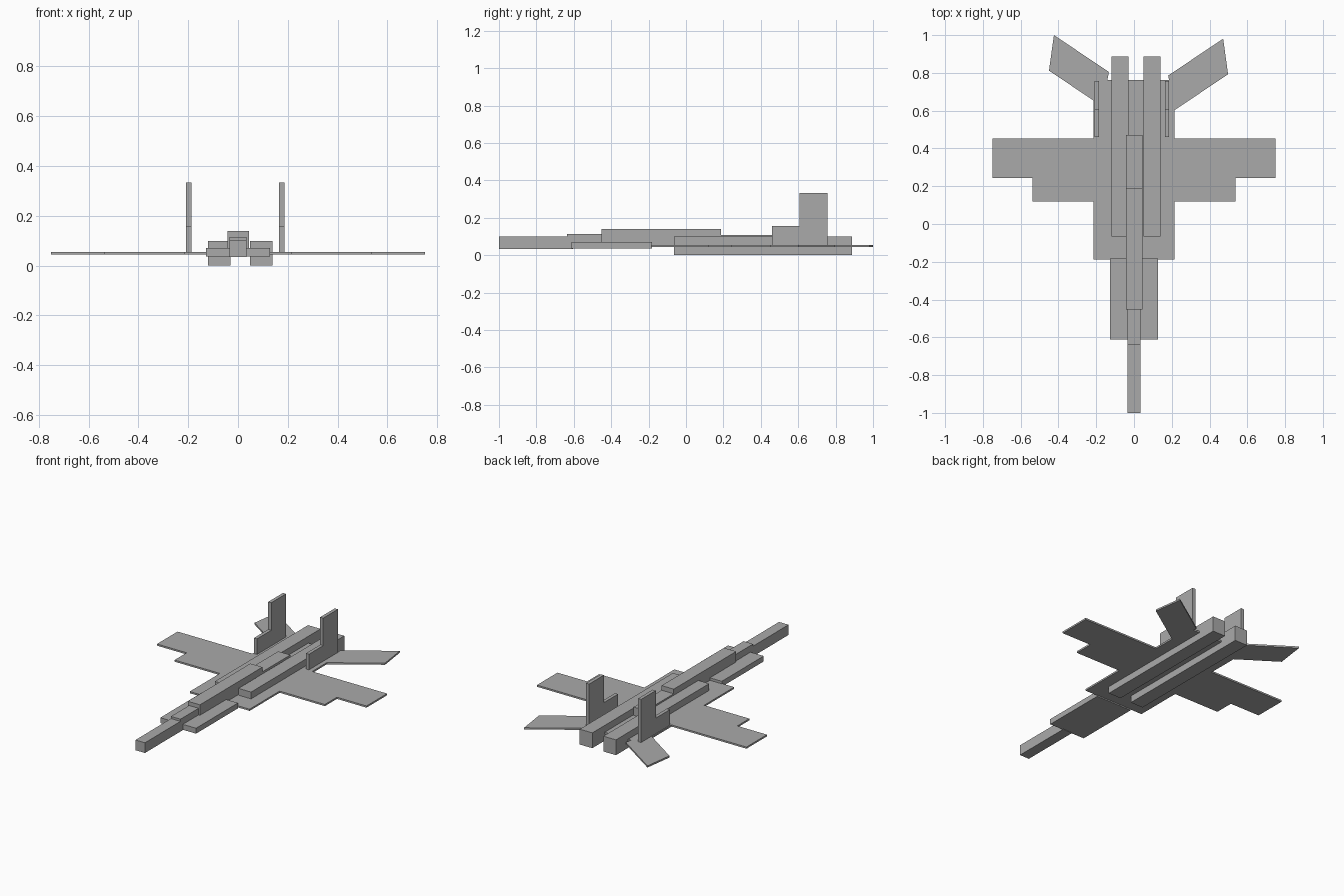
import bpy, bmesh

if "Cube" in bpy.data.objects:
    bpy.data.objects.remove(bpy.data.objects["Cube"])

PLATE_Z = (0.044, 0.055)

# Dark grey paint
grey = bpy.data.materials.new("dark_grey")
grey.diffuse_color = (0.4, 0.4, 0.4, 1)
grey.use_nodes = True
grey.node_tree.nodes["Principled BSDF"].inputs["Base Color"].default_value = grey.diffuse_color


def prism(name, pts, lo, hi, axis="z"):
    """Extrude a closed 2D outline along z (outline in x,y) or x (outline in y,z)."""
    bm = bmesh.new()

    def place(a, b, t):
        return (a, b, t) if axis == "z" else (t, a, b)

    face = bm.faces.new([bm.verts.new(place(a, b, lo)) for a, b in pts])
    res = bmesh.ops.extrude_face_region(bm, geom=[face])
    moved = [v for v in res["geom"] if isinstance(v, bmesh.types.BMVert)]
    bmesh.ops.translate(bm, verts=moved, vec=place(0, 0, hi - lo))
    bmesh.ops.recalc_face_normals(bm, faces=bm.faces)
    mesh = bpy.data.meshes.new(name)
    bm.to_mesh(mesh)
    bm.free()
    mesh.materials.append(grey)
    obj = bpy.data.objects.new(name, mesh)
    bpy.context.collection.objects.link(obj)
    return obj


def box(name, x, y, z):
    return prism(name, [(x[0], y[0]), (x[1], y[0]), (x[1], y[1]), (x[0], y[1])], *z)


# Forward fuselage
box("nose", (-0.034, 0.034), (-1.0, -0.605), (0.034, 0.10))
box("nose_step", (-0.034, 0.034), (-0.637, -0.44), (0.06, 0.114))
box("forward_body", (-0.128, 0.128), (-0.612, -0.183), (0.036, 0.071))

# Raised spine
box("canopy", (-0.043, 0.044), (-0.452, 0.187), (0.05, 0.139))
box("rear_spine", (-0.043, 0.044), (0.187, 0.472), (0.05, 0.109))

# Flat body plate
box("body_plate", (-0.214, 0.214), (-0.187, 0.762), PLATE_Z)

# Stepped wings
wing = [(0.214, 0.12), (0.538, 0.12), (0.538, 0.243),
        (0.75, 0.243), (0.75, 0.453), (0.214, 0.453)]
for side, s in (("left", -1), ("right", 1)):
    prism(f"{side}_wing", [(s * x, y) for x, y in wing], *PLATE_Z)

# Engines (slightly off-centre as a pair)
for side, x in (("left", -0.12), ("right", 0.049)):
    box(f"{side}_engine", (x, x + 0.09), (-0.065, 0.888), (0.0, 0.099))

# Stepped tail fins
fin = [(0.46, 0.05), (0.756, 0.05), (0.756, 0.334),
       (0.606, 0.334), (0.606, 0.156), (0.46, 0.156)]
for side, x in (("left", -0.208), ("right", 0.164)):
    prism(f"{side}_tail_fin", fin, x, x + 0.022, axis="x")

# Swept tailplanes
tail = [(0.214, 0.602), (0.498, 0.793), (0.472, 0.981), (0.181, 0.786)]
for side, s, dx, dy in (("left", -1, 0.048, 0.019), ("right", 1, 0, 0)):
    prism(f"{side}_tailplane", [(s * x + dx, y + dy) for x, y in tail], *PLATE_Z)
